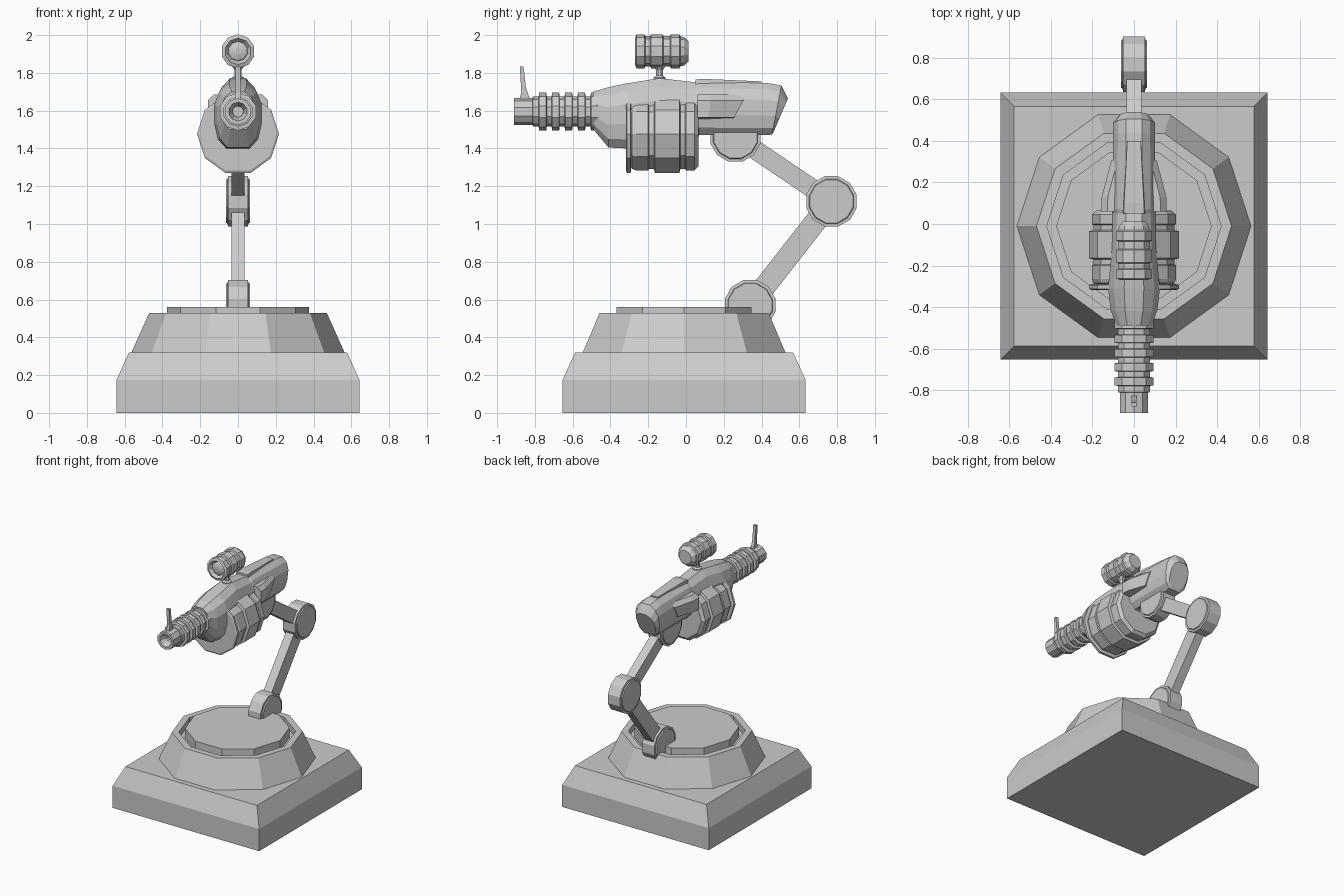
import bpy, bmesh, math
from mathutils import Vector

if "Cube" in bpy.data.objects:
    bpy.data.objects.remove(bpy.data.objects["Cube"])


def skin(name, rings):
    """Join equal-length closed rings into a capped solid."""
    bm = bmesh.new()
    vr = [[bm.verts.new(p) for p in r] for r in rings]
    n = len(rings[0])
    for a, b in zip(vr, vr[1:]):
        for i in range(n):
            j = (i + 1) % n
            bm.faces.new((a[i], a[j], b[j], b[i]))
    bm.faces.new(vr[0][::-1])
    bm.faces.new(vr[-1])
    bmesh.ops.recalc_face_normals(bm, faces=bm.faces)
    me = bpy.data.meshes.new(name)
    bm.to_mesh(me)
    bm.free()
    ob = bpy.data.objects.new(name, me)
    bpy.context.collection.objects.link(ob)
    return ob


def lathe(name, prof, n, axis, centre, phase=0.0):
    """Turn (position along axis, radius) pairs around x, y or z."""
    rings = []
    for a, r in prof:
        ring = []
        for i in range(n):
            t = math.radians(phase) + 2 * math.pi * i / n
            u, v = r * math.cos(t), r * math.sin(t)
            p = {'x': (a, u, v), 'y': (u, a, v), 'z': (u, v, a)}[axis]
            ring.append(Vector(p) + Vector(centre))
        rings.append(ring)
    return skin(name, rings)


def side_plate(name, pts, hw):
    """Extrude a (y, z) outline symmetrically across x."""
    return skin(name, [[(x, y, z) for y, z in pts] for x in (-hw, hw)])


CY = -0.01
R2 = math.sqrt(2)

# square plinth and ten-sided turret with recessed ring and raised disc
lathe("base_plinth", [(0, .643 * R2), (.175, .643 * R2), (.32, .577 * R2)],
      4, 'z', (0, CY, 0), 45)
lathe("turret", [(.31, .564), (.32, .564), (.53, .47), (.53, .42), (.48, .42),
                 (.48, .375), (.56, .375)], 10, 'z', (0, CY, 0))

# arm joints
shoulder, elbow, wrist = (.34, .57), (.77, 1.12), (.262, 1.463)
for name, (y, z) in (("lower", shoulder), ("elbow", elbow), ("upper", wrist)):
    lathe(name + "_joint", [(-.063, .118), (-.055, .122), (-.053, .138), (.053, .138),
                            (.055, .122), (.063, .118)], 12, 'x', (0, y, z), 15)


# arm links
def link(name, a, b, width):
    a, b = Vector(a), Vector(b)
    d = (b - a).normalized()
    s = Vector((-d.y, d.x)) * width / 2
    side_plate(name, [a + s, b + s, b - s, a - s], .035)


link("lower_arm", shoulder, elbow, .115)
link("upper_arm", elbow, wrist, .1)

# receiver body: (y at top, y at bottom, half width, top z, bottom z)
sections = [(-.49, -.49, .085, 1.70, 1.50), (-.42, -.41, .112, 1.722, 1.405),
            (-.31, -.31, .125, 1.745, 1.40), (-.14, -.14, .108, 1.772, 1.40),
            (.05, .05, .103, 1.75, 1.42), (.07, .07, .102, 1.755, 1.47),
            (.44, .40, .1, 1.745, 1.47), (.505, .455, .1, 1.733, 1.473),
            (.54, .465, .078, 1.665, 1.49)]
outline = [(.38, 1), (.78, .88), (1, .68), (1, .38), (.85, .14), (.5, 0)]
outline += [(-x, t) for x, t in reversed(outline)]
skin("receiver", [[(x * w, yb + (yt - yb) * t, zb + (zt - zb) * t) for x, t in outline]
                  for yt, yb, w, zt, zb in sections])

# raised top rail
skin("top_rail", [[(-w, y, 1.72), (w, y, 1.72), (w * .9, y, zt), (-w * .9, y, zt)]
                  for y, w, zt in ((.05, .055, 1.765), (.1, .053, 1.768), (.4, .036, 1.755))])

# wedge panels on both sides of the rear
for s, tag in ((1, "right"), (-1, "left")):
    skin(tag + "_side_panel", [[(s * .05, y0, 1.55), (s * w, y0, 1.565),
                                (s * w, y1, 1.655), (s * (w - .03), y1, 1.685),
                                (s * .05, y1, 1.685)]
                               for y0, y1, w in ((.06, .06, .158), (.12, .13, .156),
                                                 (.255, .305, .11))])

# drum magazine and its front plate
lathe("drum", [(-.3, .17), (-.285, .195), (-.265, .203), (-.20, .203), (-.195, .196),
               (-.17, .196), (-.165, .217), (-.035, .217), (-.03, .196), (-.005, .196),
               (0, .203), (.045, .203), (.065, .18)], 10, 'y', (0, 0, 1.477))
lathe("drum_front_plate", [(-.318, .205), (-.312, .217), (-.295, .217), (-.29, .205)],
      10, 'y', (0, 0, 1.477))

# ribbed barrel with hollow muzzle
prof = [(-.70, .028), (-.86, .03), (-.91, .05), (-.91, .071), (-.812, .071), (-.81, .08)]
for i in range(5):
    y = -.78 + .0685 * i
    prof += [(y, .08), (y + .003, .1), (y + .04, .1), (y + .043, .08)]
lathe("barrel", prof + [(-.44, .08)], 10, 'y', (0, 0, 1.595), 90)

# front sight blade
side_plate("front_sight", [(-.885, 1.64), (-.872, 1.70), (-.88, 1.835), (-.86, 1.835),
                           (-.848, 1.725), (-.82, 1.64)], .012)

# scope with bands and its mount
lathe("scope", [(-.245, .05), (-.27, .07), (-.262, .09), (-.22, .09), (-.215, .08),
                (-.19, .08), (-.185, .09), (-.125, .09), (-.12, .08), (-.085, .08),
                (-.08, .09), (-.035, .09), (-.03, .08), (-.01, .075), (.012, .055)],
      10, 'y', (0, 0, 1.914), 90)
lathe("scope_lens", [(-.24, .062), (-.255, .045), (-.262, .02)], 10, 'y', (0, 0, 1.914), 90)
lathe("scope_mount", [(1.74, .038), (1.775, .035), (1.785, .02), (1.815, .02),
                      (1.835, .034), (1.85, .036)], 8, 'z', (0, -.14, 0), 22.5)
